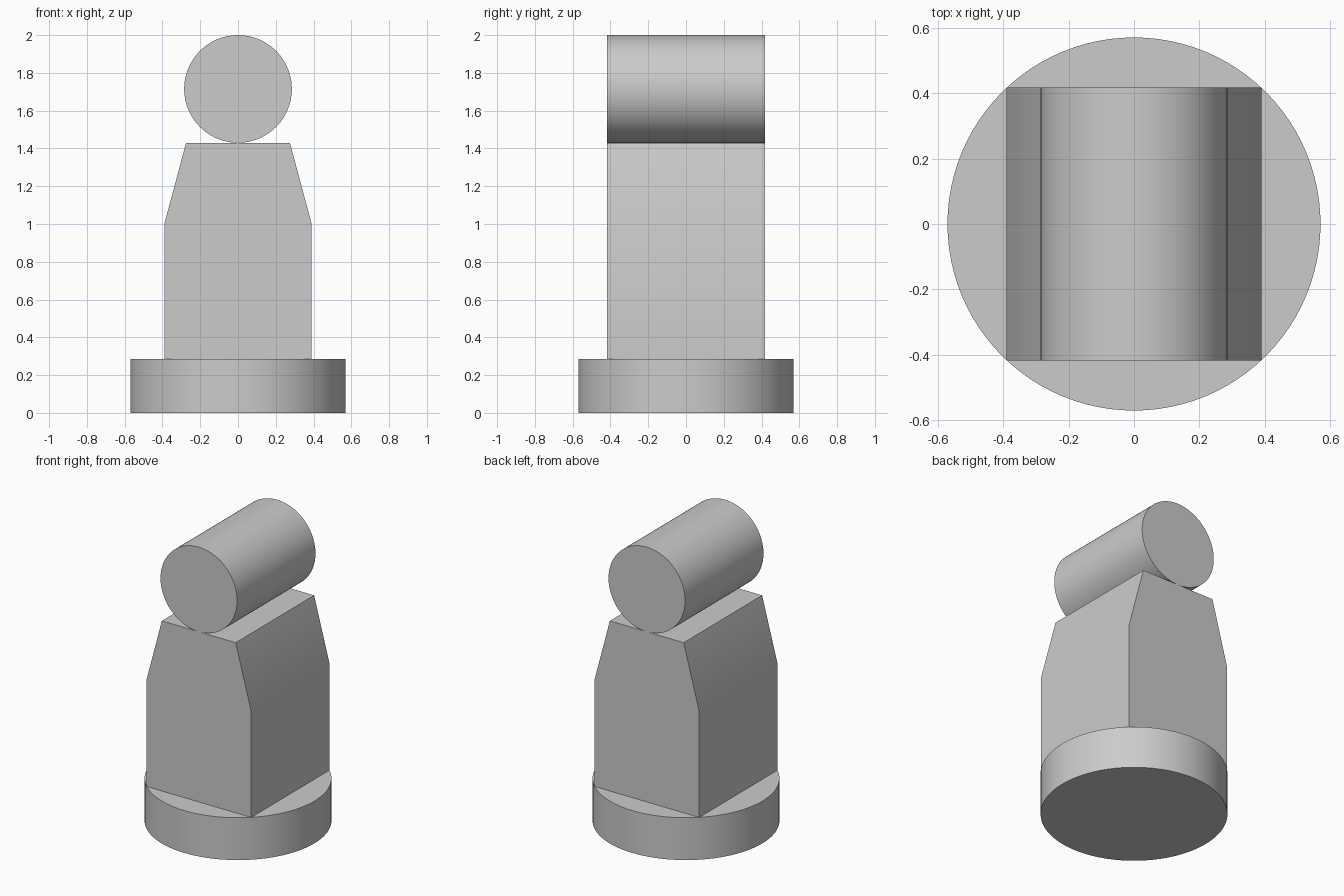
import bpy, bmesh, math

if "Cube" in bpy.data.objects:
    bpy.data.objects.remove(bpy.data.objects["Cube"], do_unlink=True)

# One plain grey for every part
GREY = (0.6, 0.6, 0.6, 1)
grey = bpy.data.materials.new("grey")
grey.use_nodes = True
grey.diffuse_color = GREY
grey.node_tree.nodes["Principled BSDF"].inputs["Base Color"].default_value = GREY

BASE_RADIUS, BASE_TOP = 0.57, 0.285
BODY_TOP = 1.43
ROLLER_RADIUS = 0.285
HALF_DEPTH = 0.417


def finish(obj):
    obj.data.materials.append(grey)
    bpy.ops.object.select_all(action="DESELECT")
    obj.select_set(True)
    bpy.context.view_layer.objects.active = obj
    bpy.ops.object.shade_smooth_by_angle(angle=math.radians(30))


def cylinder(name, radius, depth, location, rotation=(0, 0, 0)):
    bpy.ops.mesh.primitive_cylinder_add(vertices=96, radius=radius, depth=depth,
                                        location=location, rotation=rotation)
    obj = bpy.context.object
    obj.name = name
    finish(obj)


# Round base
cylinder("base", BASE_RADIUS, BASE_TOP, (0, 0, BASE_TOP / 2))

# Upright body: mirrored front profile, extruded from front to back
half = [(0.39, BASE_TOP), (0.39, 1.0), (0.275, BODY_TOP)]
profile = half + [(-x, z) for x, z in reversed(half)]
bm = bmesh.new()
front = bm.faces.new([bm.verts.new((x, -HALF_DEPTH, z)) for x, z in profile])
extruded = bmesh.ops.extrude_face_region(bm, geom=[front], use_keep_orig=True)
back = [v for v in extruded["geom"] if isinstance(v, bmesh.types.BMVert)]
bmesh.ops.translate(bm, verts=back, vec=(0, 2 * HALF_DEPTH, 0))
bmesh.ops.recalc_face_normals(bm, faces=bm.faces)
mesh = bpy.data.meshes.new("body")
bm.to_mesh(mesh)
bm.free()
body = bpy.data.objects.new("body", mesh)
bpy.context.collection.objects.link(body)
finish(body)

# Roller lying front to back on top of the body
cylinder("roller", ROLLER_RADIUS, 2 * HALF_DEPTH, (0, 0, BODY_TOP + ROLLER_RADIUS),
         (math.pi / 2, 0, 0))
